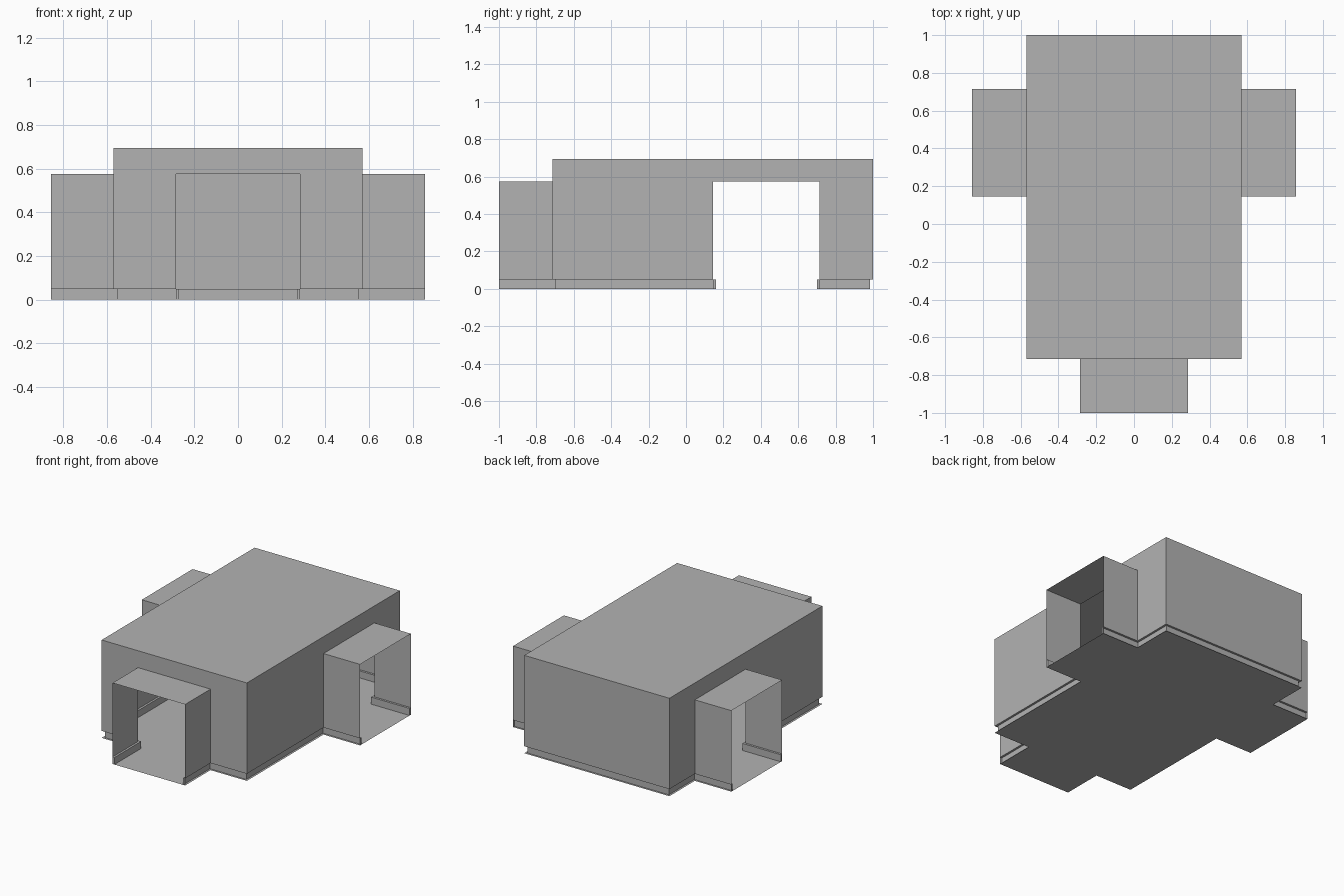
import bpy
import bmesh
from mathutils import Vector

cube = bpy.data.objects.get("Cube")
if cube:
    bpy.data.objects.remove(cube, do_unlink=True)

GREY = (0.45, 0.45, 0.45, 1.0)
grey = bpy.data.materials.new("plain grey")
grey.use_nodes = True
grey.diffuse_color = GREY
grey.node_tree.nodes["Principled BSDF"].inputs["Base Color"].default_value = GREY

# Main dimensions
ROOM_X, ROOM_FRONT = 0.57, -0.715
END_X, END_FRONT = 0.857, -1.0
BASE, DOOR_TOP, ROOM_TOP = 0.05, 0.575, 0.695
INSET = 0.015

# Footprint: one half, then its mirror image, counter-clockwise
half = [(0.285, END_FRONT), (0.285, ROOM_FRONT), (ROOM_X, ROOM_FRONT), (ROOM_X, 0.145),
        (END_X, 0.145), (END_X, 0.715), (ROOM_X, 0.715), (ROOM_X, 1.0)]
outline = [Vector(p) for p in half + [(-x, y) for x, y in reversed(half)]]
count = len(outline)


def point(i):
    return outline[i % count]


def is_open(i):
    a, b = point(i), point(i + 1)
    at_side = abs(a.x) > ROOM_X + 0.01 and abs(a.x - b.x) < 0.001
    at_front = a.y < ROOM_FRONT - 0.01 and abs(a.y - b.y) < 0.001
    return at_side or at_front


def in_passage(p):
    return abs(p.x) > ROOM_X + 0.01 or p.y < ROOM_FRONT - 0.01


def inward(i):
    if is_open(i):
        return Vector((0, 0))
    d = (point(i + 1) - point(i)).normalized()
    return Vector((-d.y, d.x)) * INSET


inner = [point(i) + inward(i - 1) + inward(i) for i in range(count)]


def flat(points, z):
    return [(p.x, p.y, z) for p in points]


def upright(a, b, low, high):
    return [(a.x, a.y, low), (b.x, b.y, low), (b.x, b.y, high), (a.x, a.y, high)]


def build(name, faces):
    bm = bmesh.new()
    for face in faces:
        bm.faces.new([bm.verts.new(co) for co in face])
    bmesh.ops.remove_doubles(bm, verts=bm.verts[:], dist=0.0001)
    mesh = bpy.data.meshes.new(name)
    bm.to_mesh(mesh)
    bm.free()
    mesh.materials.append(grey)
    obj = bpy.data.objects.new(name, mesh)
    bpy.context.collection.objects.link(obj)


walls, skirting, roofs, lintels = [], [], [], []
for i in range(count):
    a, b = point(i), point(i + 1)
    c, d = inner[i], inner[(i + 1) % count]
    if is_open(i):
        # Passage roof, wall over the opening and ends of the recess
        before, after = point(i - 1), point(i + 2)
        roofs.append(flat([before, a, b, after], DOOR_TOP))
        lintels.append(upright(before, after, DOOR_TOP, ROOM_TOP))
        skirting.append(upright(a, c, 0, BASE))
        skirting.append(upright(d, b, 0, BASE))
    else:
        # Wall panel with a recessed strip and ledge below it
        top = DOOR_TOP if in_passage(a) or in_passage(b) else ROOM_TOP
        walls.append(upright(a, b, BASE, top))
        skirting.append(upright(c, d, 0, BASE))
        skirting.append(flat([a, c, d, b], BASE))

corners = [Vector(p) for p in ((-ROOM_X, ROOM_FRONT), (ROOM_X, ROOM_FRONT),
                               (ROOM_X, 1.0), (-ROOM_X, 1.0))]
build("floor", [flat(reversed(outline), 0)])
build("recessed_skirting", skirting)
build("walls", walls)
build("walls_over_openings", lintels)
build("passage_roofs", roofs)
build("room_ceiling", [flat(corners, ROOM_TOP)])
